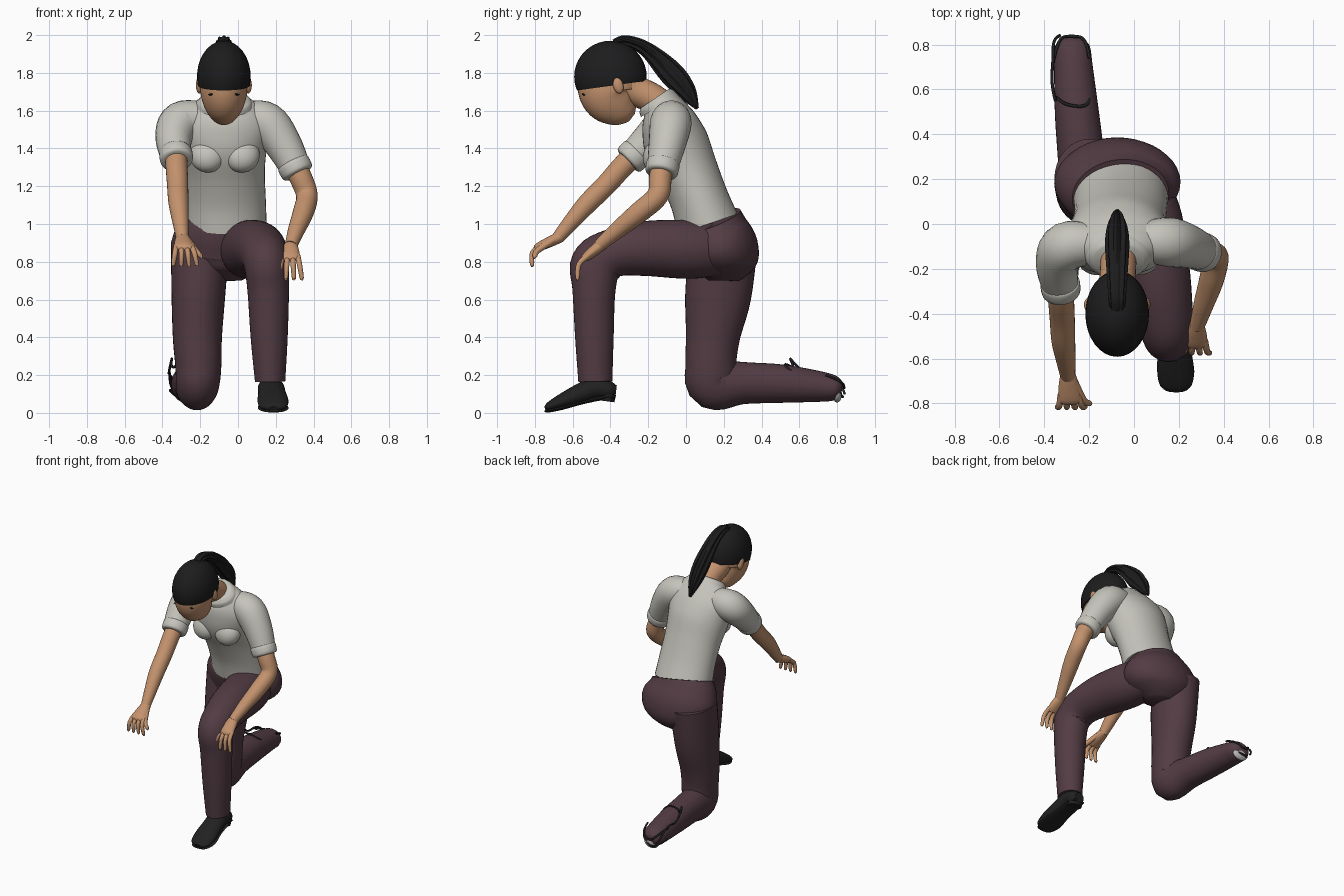
import bpy, bmesh, math
from mathutils import Vector

cube = bpy.data.objects.get("Cube")
if cube:
    bpy.data.objects.remove(cube, do_unlink=True)


def material(name, rgb):
    m = bpy.data.materials.new(name)
    m.use_nodes = True
    m.diffuse_color = (*rgb, 1)
    m.node_tree.nodes["Principled BSDF"].inputs["Base Color"].default_value = (*rgb, 1)
    return m


SHIRT = material("shirt_grey", (0.56, 0.55, 0.50))
PANTS = material("plum_cloth", (0.085, 0.045, 0.056))
SKIN = material("skin", (0.55, 0.29, 0.155))
HAIR = material("black_hair", (0.012, 0.012, 0.013))
SHOE = material("black_leather", (0.015, 0.015, 0.015))
LIPS = material("lips", (0.36, 0.14, 0.09))
SOCK = material("sock_grey", (0.5, 0.5, 0.5))
X, Y = Vector((1, 0, 0)), Vector((0, 1, 0))
CX = -0.075  # centre line of the head
made = []


def finish(bm, name, mat):
    bmesh.ops.recalc_face_normals(bm, faces=bm.faces)
    me = bpy.data.meshes.new(name)
    bm.to_mesh(me)
    bm.free()
    me.materials.append(mat)
    ob = bpy.data.objects.new(name, me)
    bpy.context.collection.objects.link(ob)
    made.append(ob)
    return ob


def spline(keys, steps):
    """Smooth interpolation through (x, y, z, half_width, half_depth) keys."""
    keys = [Vector(k) for k in keys]
    out = []
    for i in range(len(keys) - 1):
        a, b = keys[i], keys[i + 1]
        p = keys[i - 1] if i else a
        q = keys[i + 2] if i + 2 < len(keys) else b
        for s in range(steps):
            t = s / steps
            out.append(0.5 * (2 * a + (b - p) * t + (2 * p - 5 * a + 4 * b - q) * t ** 2
                              + (3 * a - p - 3 * b + q) * t ** 3))
    return out + [keys[-1]]


def loft(name, mat, keys, ref=X, sides=28, steps=5, ridges=0):
    """Skin of elliptical rings set square to a smooth path."""
    bm = bmesh.new()
    pts = spline(keys, steps)
    rings = []
    for i, k in enumerate(pts):
        c = k.to_3d()
        t = (pts[min(i + 1, len(pts) - 1)].to_3d() - pts[max(i - 1, 0)].to_3d()).normalized()
        u = (ref - t * ref.dot(t)).normalized()
        v = t.cross(u)
        ring = []
        for j in range(sides):
            a = math.tau * j / sides
            r = 1 + (0.13 * math.cos(ridges * a) if ridges else 0)
            ring.append(bm.verts.new(c + (u * k[3] * math.cos(a) + v * k[4] * math.sin(a)) * r))
        rings.append(ring)
    for r, s in zip(rings, rings[1:]):
        for j in range(sides):
            n = (j + 1) % sides
            bm.faces.new((r[j], r[n], s[n], s[j]))
    bm.faces.new(rings[0])
    bm.faces.new(rings[-1])
    return finish(bm, name, mat)


def tube(name, mat, keys, **kw):
    """Round loft from (x, y, z, radius) keys."""
    return loft(name, mat, [(*k, k[3]) for k in keys], **kw)


def ball(name, mat, centre, radii, tilt=0, cut=None):
    bm = bmesh.new()
    bmesh.ops.create_uvsphere(bm, u_segments=32, v_segments=20, radius=1)
    for v in bm.verts:
        v.co = Vector(a * b for a, b in zip(v.co, radii))
        y, z = v.co.y, v.co.z
        v.co.y = y * math.cos(tilt) - z * math.sin(tilt)
        v.co.z = y * math.sin(tilt) + z * math.cos(tilt)
        v.co += Vector(centre)
    if cut:
        bmesh.ops.bisect_plane(bm, geom=bm.verts[:] + bm.edges[:] + bm.faces[:],
                               plane_co=cut[0], plane_no=cut[1], clear_inner=True)
        bmesh.ops.holes_fill(bm, edges=[e for e in bm.edges if e.is_boundary])
    return finish(bm, name, mat)


# Shirt body, collar and chest
loft("shirt_body", SHIRT, [
    (-.06, .115, 1.0, .212, .168), (-.06, .07, 1.13, .207, .155), (-.065, .01, 1.28, .207, .16),
    (-.07, -.05, 1.42, .225, .172), (-.07, -.09, 1.53, .235, .15),
    (-.07, -.125, 1.61, .185, .115), (-.07, -.16, 1.655, .115, .09)], sides=40)
loft("collar", SHIRT, [(-.07, -.14, 1.625, .15, .115), (-.07, -.155, 1.65, .138, .107),
                       (-.07, -.165, 1.665, .115, .092)], sides=40)
for side, s in (("left", 1), ("right", -1)):
    ball(side + "_chest", SHIRT, (-.07 + s * .09, -.15, 1.365), (.095, .075, .095), -.4)

# Sleeves with turned cuffs
SLEEVES = {
    "left": [(.04, -.08, 1.56, .09), (.15, -.08, 1.535, .11), (.24, -.1, 1.42, .098),
             (.315, -.13, 1.275, .078)],
    "right": [(-.18, -.09, 1.56, .09), (-.3, -.1, 1.54, .11), (-.34, -.18, 1.455, .098),
              (-.325, -.3, 1.34, .078)]}
for side, keys in SLEEVES.items():
    tube(side + "_sleeve", SHIRT, keys, ref=Y)
    end, before = Vector(keys[-1][:3]), Vector(keys[-2][:3])
    d = (end - before).normalized()
    tube(side + "_cuff", SHIRT, [(*(end + d * o), r) for o, r in
         ((-.06, .076), (-.05, .088), (.0, .086), (.012, .07))], ref=Y, steps=3)

# Arms
tube("left_arm", SKIN, [(.28, -.115, 1.35, .06), (.33, -.135, 1.25, .06), (.365, -.15, 1.15, .057),
                        (.345, -.25, 1.06, .055), (.31, -.36, .97, .045), (.28, -.46, .885, .033)])
tube("right_arm", SKIN, [(-.33, -.25, 1.39, .06), (-.325, -.34, 1.3, .058), (-.32, -.42, 1.21, .056),
                         (-.315, -.52, 1.11, .053), (-.305, -.6, 1.02, .044), (-.295, -.68, .925, .033)])


def hand(side, wrist, knuckle, tip, inward):
    """Palm, four spread fingers and a thumb on the inward side."""
    w, k, t = Vector(wrist), Vector(knuckle), Vector(tip)
    loft(side + "_palm", SKIN, [(*w, .034, .03), (*w.lerp(k, .5), .047, .028),
                                (*k, .052, .022), (*k.lerp(t, .1), .044, .012)])
    for i in range(4):
        off = X * (i - 1.5) * .026
        mid = k.lerp(t, .5) + Vector((0, -.012, .018))
        tube(f"{side}_finger_{i + 1}", SKIN, [
            (*(k.lerp(w, .2) + off), .015), (*(mid + off * 1.3), .014),
            (*(t + off * 1.6), .011), (*(t + off * 1.6 + (t - k) * .08), .004)], sides=12, steps=4)
    side_x = X * inward
    tube(side + "_thumb", SKIN, [
        (*(w.lerp(k, .3) + side_x * .025), .019), (*(k + side_x * .06 - Vector((0, 0, .015))), .016),
        (*(k.lerp(t, .5) + side_x * .085), .012), (*(k.lerp(t, .65) + side_x * .085), .004)],
        sides=12, steps=4)


hand("left", (.28, -.45, .89), (.275, -.535, .82), (.275, -.575, .715), -1)
hand("right", (-.295, -.67, .93), (-.285, -.785, .875), (-.28, -.815, .785), 1)

# Trousers: hips, raised left leg, kneeling right leg
loft("trouser_hips", PANTS, [
    (-.06, .125, 1.015, .218, .174), (-.07, .15, .95, .262, .185), (-.075, .19, .86, .28, .195),
    (-.08, .2, .77, .22, .17), (-.08, .2, .7, .1, .08)], sides=40)
loft("trouser_left_leg", PANTS, [
    (.03, .2, .86, .12, .13), (.06, .02, .865, .155, .155), (.105, -.22, .87, .145, .145),
    (.135, -.39, .845, .128, .128), (.15, -.475, .78, .118, .138), (.16, -.487, .65, .11, .114),
    (.165, -.485, .4, .098, .102), (.17, -.48, .165, .08, .09)], sides=36)
loft("trouser_right_leg", PANTS, [
    (-.2, .2, .9, .155, .18), (-.21, .17, .62, .142, .175), (-.215, .142, .4, .13, .143),
    (-.21, .132, .25, .122, .135), (-.215, .15, .155, .115, .14), (-.235, .3, .158, .105, .112),
    (-.255, .5, .155, .098, .102), (-.27, .7, .14, .086, .082), (-.275, .79, .13, .078, .065),
    (-.275, .825, .125, .05, .035)], sides=36)

# Left shoe with sole and heel
loft("left_shoe", SHOE, [
    (.175, -.37, .115, .035, .03), (.175, -.41, .12, .062, .05), (.175, -.48, .13, .07, .06),
    (.18, -.56, .1, .074, .055), (.185, -.65, .063, .082, .042), (.187, -.72, .034, .07, .026),
    (.187, -.745, .022, .03, .012)])
loft("left_sole", SHOE, [
    (.175, -.375, .085, .045, .01), (.175, -.45, .078, .06, .012), (.18, -.55, .055, .066, .01),
    (.187, -.66, .025, .082, .01), (.187, -.73, .012, .06, .01), (.187, -.748, .012, .03, .006)])
loft("left_heel", SHOE, [(.175, -.42, .1, .055, .05), (.175, -.425, .062, .052, .046)], steps=1)

# Back foot: sock tip and loose straps
ball("right_sock", SOCK, (-.275, .8, .1), (.06, .025, .045))


def strap(name, points):
    cu = bpy.data.curves.new(name, "CURVE")
    cu.dimensions = "3D"
    cu.bevel_depth = .007
    cu.bevel_resolution = 1
    sp = cu.splines.new("NURBS")
    sp.points.add(len(points) - 1)
    for p, co in zip(sp.points, points):
        p.co = (*co, 1)
    sp.use_endpoint_u = True
    sp.order_u = 3
    cu.materials.append(SHOE)
    bpy.context.collection.objects.link(bpy.data.objects.new(name, cu))


strap("ankle_strap", [(-.35, .55, .29), (-.36, .58, .23), (-.31, .53, .26), (-.2, .52, .25), (-.2, .56, .22)])
strap("side_strap", [(-.35, .55, .29), (-.37, .62, .2), (-.36, .74, .22), (-.36, .83, .14), (-.33, .84, .1)])
strap("toe_strap", [(-.36, .72, .2), (-.34, .83, .17), (-.28, .84, .12), (-.21, .83, .17), (-.2, .74, .2)])
strap("under_strap", [(-.36, .74, .12), (-.33, .83, .08), (-.24, .83, .09), (-.2, .76, .14)])

# Head: neck, face, ears and features
tube("neck", SKIN, [(-.07, -.1, 1.6, .085), (-.07, -.18, 1.665, .08), (CX, -.27, 1.71, .082), (CX, -.33, 1.76, .09)])
loft("face", SKIN, [
    (CX, -.395, 1.84, .115, .16), (CX, -.41, 1.73, .125, .165), (CX, -.4, 1.67, .118, .147),
    (CX, -.35, 1.615, .09, .112), (CX, -.305, 1.58, .055, .065), (CX, -.285, 1.565, .02, .025)], sides=36)
tube("nose", SKIN, [(CX, -.545, 1.672, .01), (CX, -.515, 1.632, .017), (CX, -.487, 1.598, .021), (CX, -.46, 1.6, .012)], sides=16)
ball("upper_lip", LIPS, (CX, -.43, 1.598), (.032, .014, .01), -.8)
ball("lower_lip", LIPS, (CX, -.408, 1.588), (.027, .014, .01), -.8)
for side, s in (("left", 1), ("right", -1)):
    ball(side + "_ear", SKIN, (CX + s * .13, -.36, 1.735), (.018, .027, .045), .3)
    ball(side + "_eye", HAIR, (CX + s * .053, -.521, 1.653), (.022, .012, .007), -.5)
    ball(side + "_brow", HAIR, (CX + s * .055, -.541, 1.685), (.028, .01, .005), -.5)

# Hair cap and ponytail
ball("hair_cap", HAIR, (CX, -.4, 1.78), (.142, .192, .19),
     cut=((CX, -.59, 1.705), (0, -.14, 1)))
loft("ponytail", HAIR, [
    (CX, -.38, 1.955, .03, .02), (CX, -.32, 1.97, .035, .026), (CX, -.21, 1.925, .042, .036),
    (CX, -.08, 1.8, .048, .058), (CX, .005, 1.7, .036, .045), (CX, .06, 1.61, .008, .008)],
    sides=48, ridges=8)

# Smooth shading that keeps hard edges
bpy.ops.object.select_all(action="DESELECT")
for ob in made:
    ob.select_set(True)
bpy.context.view_layer.objects.active = made[0]
bpy.ops.object.shade_smooth_by_angle(angle=math.radians(50))
